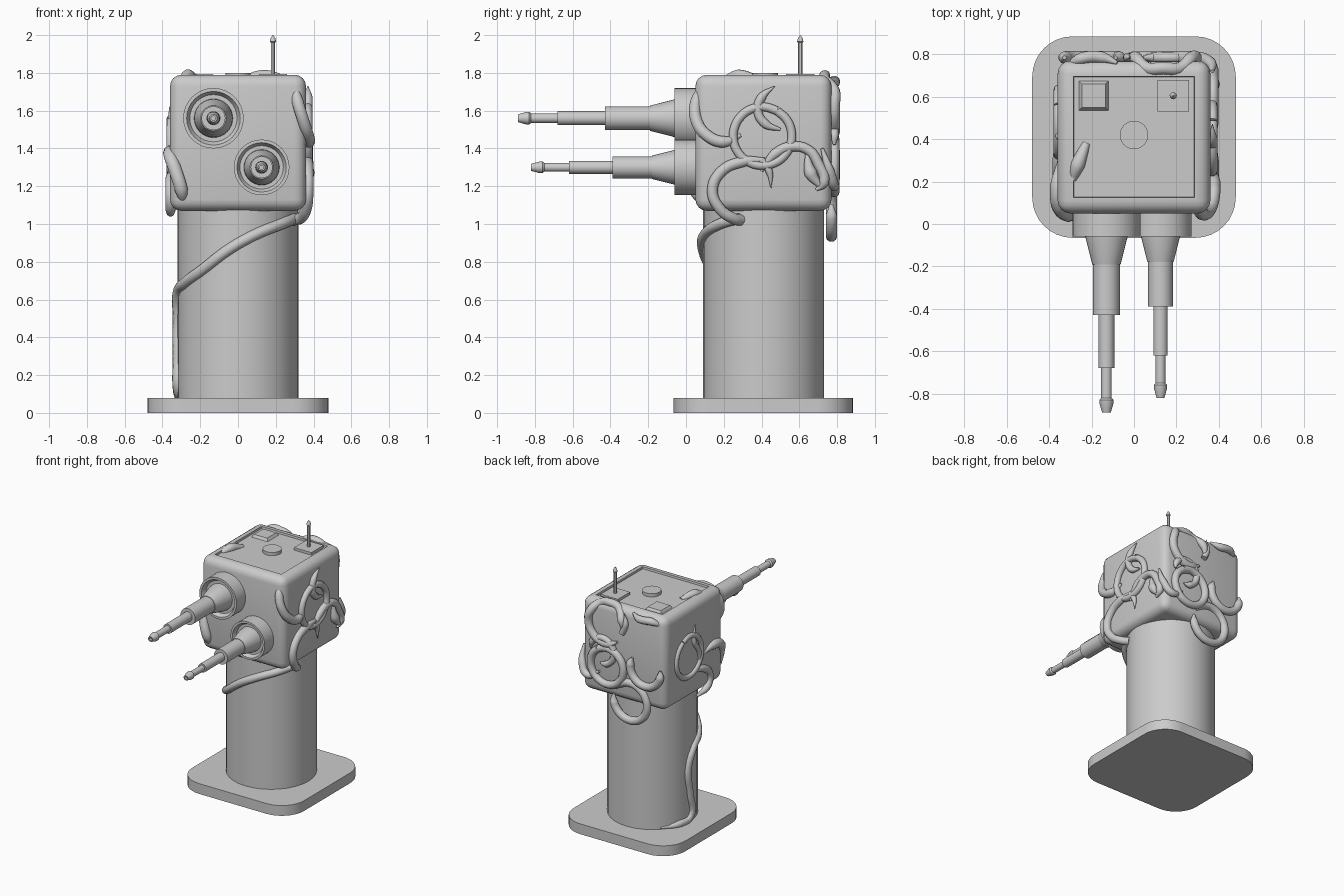
import bpy, bmesh
from math import sin, cos, pi, radians
from mathutils import Matrix, Vector

if "Cube" in bpy.data.objects:
    bpy.data.objects.remove(bpy.data.objects["Cube"])

CY = 0.41  # y of the column axis


def finish(name, bm, smooth=True):
    bmesh.ops.recalc_face_normals(bm, faces=bm.faces)
    me = bpy.data.meshes.new(name)
    bm.to_mesh(me)
    bm.free()
    ob = bpy.data.objects.new(name, me)
    bpy.context.collection.objects.link(ob)
    if smooth:
        bpy.ops.object.select_all(action='DESELECT')
        ob.select_set(True)
        bpy.context.view_layer.objects.active = ob
        bpy.ops.object.shade_smooth_by_angle(angle=radians(30))
    return ob


def box(bm, loc, size):
    m = Matrix.Translation(loc) @ Matrix.Diagonal((*size, 1))
    bmesh.ops.create_cube(bm, size=1, matrix=m)


def lathe(name, profile, origin, forward=False, n=32):
    """Turn (radius, height) pairs around z, or around -y when forward."""
    bm = bmesh.new()
    rings = []
    for r, h in profile:
        ring = []
        for i in range(n):
            a = 2 * pi * i / n
            p = (r * cos(a), -h, r * sin(a)) if forward else (r * cos(a), r * sin(a), h)
            ring.append(bm.verts.new(Vector(p) + Vector(origin)))
        rings.append(ring)
    for a, b in zip(rings, rings[1:]):
        for i in range(n):
            j = (i + 1) % n
            bm.faces.new((a[i], a[j], b[j], b[i]))
    bm.faces.new(rings[0])
    bm.faces.new(rings[-1])
    return finish(name, bm)


def tube(name, pts, r=0.026, taper=(0.3, 0.3)):
    """Round vine through the points, thinner at both ends."""
    cu = bpy.data.curves.new(name, 'CURVE')
    cu.dimensions = '3D'
    cu.bevel_depth = r
    cu.bevel_resolution = 3
    cu.resolution_u = 6
    cu.use_fill_caps = True
    sp = cu.splines.new('BEZIER')
    sp.bezier_points.add(len(pts) - 1)
    for i, (bp, p) in enumerate(zip(sp.bezier_points, pts)):
        bp.co = p
        bp.handle_left_type = bp.handle_right_type = 'AUTO'
        bp.radius = taper[0] if i == 0 else taper[1] if i == len(pts) - 1 else 1
    ob = bpy.data.objects.new(name, cu)
    bpy.context.collection.objects.link(ob)
    bpy.ops.object.select_all(action='DESELECT')
    ob.select_set(True)
    bpy.context.view_layer.objects.active = ob
    bpy.ops.object.convert(target='MESH')
    bpy.ops.object.shade_smooth_by_angle(angle=radians(60))


def arc(side, u, v, r, a0, a1, n=10):
    angles = [radians(a0 + (a1 - a0) * i / n) for i in range(n + 1)]
    return [side(u + r * cos(a), v + r * sin(a)) for a in angles]


# base plate with rounded corners
bm = bmesh.new()
box(bm, (0, CY, 0.04), (0.96, 0.95, 0.08))
up = [e for e in bm.edges if abs(e.verts[0].co.z - e.verts[1].co.z) > 0.01]
bmesh.ops.bevel(bm, geom=up, offset=0.19, segments=8, profile=0.5, affect='EDGES')
finish("base_plate", bm)

# column
lathe("column", [(0.32, 0.07), (0.32, 1.10)], (0, CY, 0))

# head with sunken top panel
bm = bmesh.new()
box(bm, (0, CY, 1.43), (0.72, 0.72, 0.72))
bmesh.ops.bevel(bm, geom=bm.edges[:], offset=0.06, segments=4, profile=0.5, affect='EDGES')
bm.normal_update()
top = [f for f in bm.faces if f.normal.z > 0.999 and f.calc_area() > 0.1]
bmesh.ops.inset_region(bm, faces=top, thickness=0.02)
bmesh.ops.inset_region(bm, faces=top, thickness=0.003, depth=-0.015)
finish("head", bm)

# top details
for name, x in (("hatch", -0.19), ("antenna_pad", 0.185)):
    bm = bmesh.new()
    box(bm, (x, 0.605, 1.78), (0.15, 0.15, 0.03))
    if name == "hatch":
        for v in bm.verts:
            if v.co.z > 1.78:
                v.co.x = x + (v.co.x - x) * 0.75
                v.co.y = 0.605 + (v.co.y - 0.605) * 0.75
    finish(name, bm, False)
lathe("top_disc", [(0.067, 1.77), (0.067, 1.80)], (0, 0.42, 0))
lathe("antenna", [(0.011, 1.78), (0.011, 1.96), (0.017, 1.965), (0.012, 1.985), (0.002, 2.0)],
      (0.185, 0.605, 0), n=12)

# two barrels: collar, cone, stepped tubes and muzzle
for name, x, z, k, ends in (("upper", -0.13, 1.56, 1.0, (0.19, 0.43, 0.68, 0.83, 0.89)),
                            ("lower", 0.125, 1.30, 0.92, (0.18, 0.39, 0.62, 0.76, 0.82))):
    lathe(name + "_collar", [(r * k, h) for r, h in (
        (0.16, -0.07), (0.16, 0.06), (0.142, 0.06), (0.125, 0.03), (0.10, 0.03))],
        (x, 0, z), True)
    a, b, c, d, e = ends
    lathe(name + "_barrel", [(r * k, h) for r, h in (
        (0.105, 0.0), (0.10, 0.06), (0.067, a), (0.063, a), (0.063, b), (0.037, b),
        (0.037, c), (0.025, c), (0.025, d - 0.01), (0.034, d), (0.032, d + 0.02),
        (0.02, e), (0.012, e), (0.012, e - 0.04))], (x, 0, z), True)


# faces the vines cling to
def right(u, v):
    return (0.37, u, v)


def back(u, v):
    return (u, 0.785, v)


def left(u, v):
    return (-0.357, u, v)


# vines on the right face
tube("right_vine_ring", arc(right, 0.405, 1.465, 0.155, 60, 420, 14), 0.024, (1, 1))
tube("right_vine_corner", [(.30, .10, 1.75), (.315, .055, 1.65), (.345, .055, 1.55),
                           (.37, .11, 1.47), (.375, .20, 1.435), (.36, .29, 1.47)], 0.032)
tube("right_vine_tail", [right(*p) for p in ((.47, 1.73), (.40, 1.67), (.38, 1.6), (.42, 1.53),
                                             (.5, 1.5))], 0.025, (0.1, 0.3))
tube("right_vine_tip", [right(*p) for p in ((.40, 1.34), (.44, 1.28), (.45, 1.19))], 0.02, (1, 0.1))
tube("right_vine_arch", [right(*p) for p in ((.40, 1.28), (.47, 1.37), (.56, 1.41), (.65, 1.39),
                                             (.70, 1.32), (.73, 1.22), (.69, 1.18))], 0.028)
tube("right_vine_hook", [right(*p) for p in ((.64, 1.37), (.66, 1.27), (.72, 1.19))], 0.036)
tube("right_vine_lower", [right(.42, 1.34), right(.30, 1.33), right(.19, 1.28), right(.14, 1.18),
                          (.36, .18, 1.08), (.33, .25, 1.03), (.29, .29, 1.02)], 0.03, (0.4, 1))

# vine that winds down around the column
wind = ((-22, 1.03), (-45, 1.0), (-75, 0.94), (-100, 0.86), (-125, 0.76), (-150, 0.69),
        (-172, 0.64), (-184, 0.5), (-180, 0.3), (-178, 0.12), (-200, 0.095), (-225, 0.09))
tube("column_vine", [((0.325 - 0.001 * i) * cos(radians(a)), CY + (0.325 - 0.001 * i) * sin(radians(a)), z)
                     for i, (a, z) in enumerate(wind)], 0.029, (1, 0.3))

# vines on the back face
tube("back_vine_top", [(x, y - 0.05 * (z > 1.75), z) for x, y, z in
                       arc(back, 0.14, 1.635, 0.15, -130, 185)], 0.03)
tube("back_vine_ring", arc(back, 0.13, 1.31, 0.14, 60, 420, 14), 0.028, (1, 1))
tube("back_vine_small", arc(back, 0.17, 1.42, 0.10, 0, 280), 0.024)
tube("back_vine_arch", arc(back, -0.2, 1.37, 0.13, 170, 390), 0.03)
tube("back_vine_loop", [(x, 0.77, z) for x, y, z in arc(back, -0.06, 1.08, 0.145, 30, 370, 14)], 0.03)
tube("back_vine_tail", [back(*p) for p in ((.0, 1.6), (-.03, 1.68), (-.02, 1.76))], 0.022, (1, 0.1))
tube("back_vine_edge", [(-.08, .76, 1.77), (-.15, .785, 1.75), (-.25, .78, 1.755), (-.32, .74, 1.72)], 0.028)
tube("back_vine_corner", [(.2, .78, 1.25), (.3, .785, 1.2), (.36, .76, 1.28), (.37, .72, 1.4)], 0.028)

# vines on the left face, partly sunk in
tube("left_vine_ring", arc(left, 0.48, 1.40, 0.155, 60, 420, 14), 0.022, (1, 1))
tube("left_vine_corner", [(-.29, .09, 1.10), (-.30, .05, 1.18), (-.33, .055, 1.28), (-.355, .09, 1.35),
                          (-.36, .18, 1.38), (-.35, .30, 1.35)], 0.036)
tube("left_vine_lower", [left(*p) for p in ((.45, 1.26), (.30, 1.24), (.22, 1.16), (.25, 1.08),
                                            (.38, 1.05))], 0.028)
tube("left_vine_tail", [left(*p) for p in ((.40, 1.62), (.42, 1.5), (.36, 1.4), (.35, 1.25))], 0.022)

# vine lump on the roof
tube("roof_vine", [(-.29, .21, 1.765), (-.265, .28, 1.785), (-.225, .38, 1.765)], 0.034, (0.6, 0.6))
